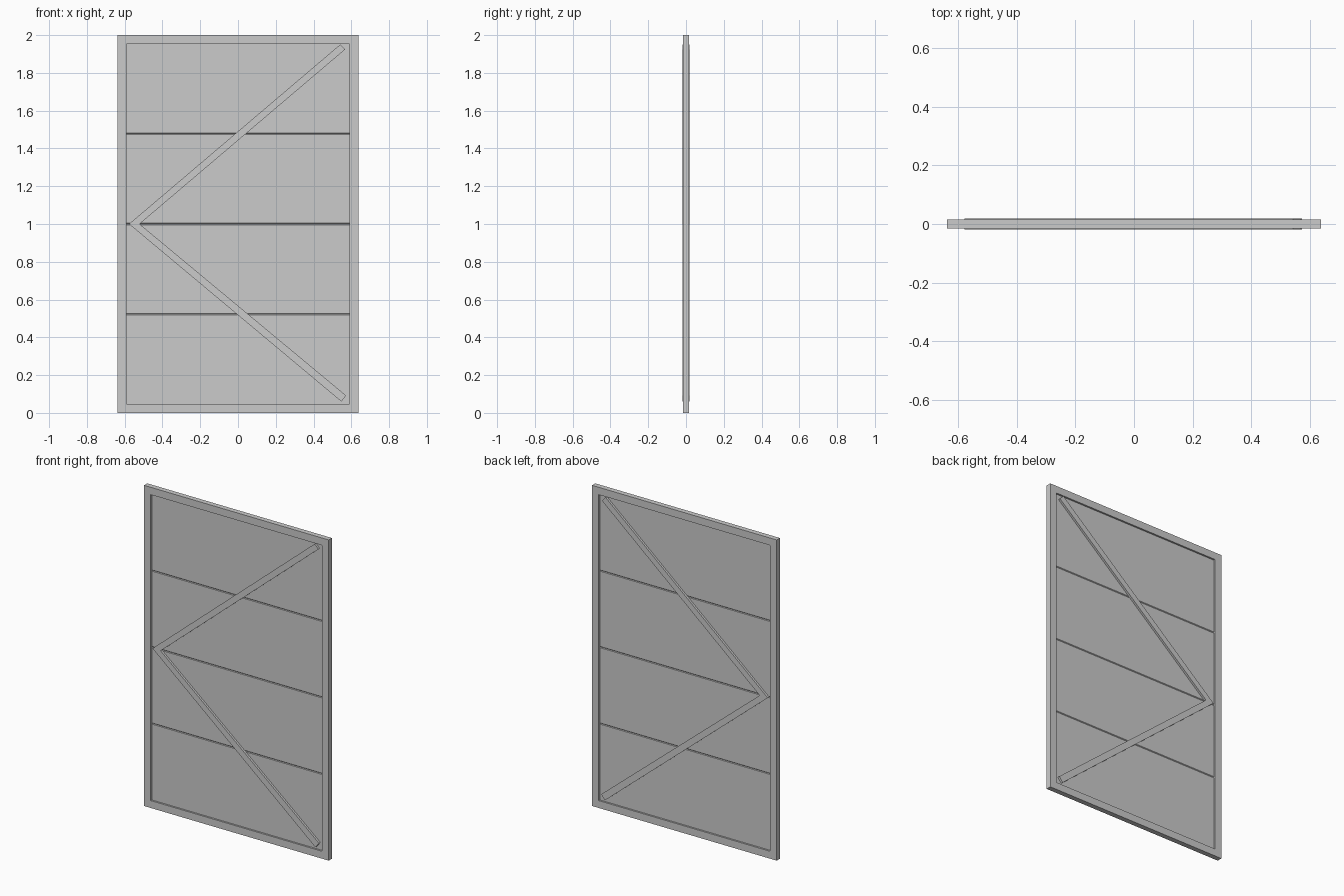
import bpy, bmesh

if "Cube" in bpy.data.objects:
    bpy.data.objects.remove(bpy.data.objects["Cube"])

W, H = 0.637, 2.0           # half width, height
B = 0.046                   # frame border
FRAME_Y, BRACE_Y = 0.016, 0.0185
PANEL_Y, CORE_Y, GROOVE = 0.005, 0.002, 0.004


def finish(name, bm):
    bmesh.ops.recalc_face_normals(bm, faces=bm.faces)
    mesh = bpy.data.meshes.new(name)
    bm.to_mesh(mesh)
    bm.free()
    obj = bpy.data.objects.new(name, mesh)
    bpy.context.collection.objects.link(obj)
    return obj


def prism(name, points, offset):
    """Extrude a closed 3D outline along offset."""
    bm = bmesh.new()
    face = bm.faces.new([bm.verts.new(p) for p in points])
    out = bmesh.ops.extrude_face_region(bm, geom=[face], use_keep_orig=True)
    verts = [g for g in out["geom"] if isinstance(g, bmesh.types.BMVert)]
    bmesh.ops.translate(bm, verts=verts, vec=offset)
    return finish(name, bm)


# Outer frame: one seamless rectangular ring
bm = bmesh.new()
loops = []
for y, inset in ((-FRAME_Y, 0), (-FRAME_Y, B), (FRAME_Y, B), (FRAME_Y, 0)):
    x, lo, hi = W - inset, inset, H - inset
    loops.append([bm.verts.new(p) for p in
                  ((-x, y, lo), (x, y, lo), (x, y, hi), (-x, y, hi))])
for i in range(4):
    a, b = loops[i], loops[(i + 1) % 4]
    for k in range(4):
        n = (k + 1) % 4
        bm.faces.new((a[k], a[n], b[n], b[k]))
finish("frame", bm)

# Recessed infill of four boards with narrow grooves on both faces
step = (H - 2 * B) / 4
side = [(PANEL_Y, B)]
for i in (1, 2, 3):
    z = B + i * step
    side += [(PANEL_Y, z - GROOVE), (CORE_Y, z), (PANEL_Y, z + GROOVE)]
side.append((PANEL_Y, H - B))
profile = side + [(-y, z) for y, z in reversed(side)]
x = W - B
prism("boards", [(-x, y, z) for y, z in profile], (2 * x, 0, 0))

# Diagonal braces meeting at the left, standing slightly proud of the frame
tip, inner = (-0.577, 1.0), (-0.521, 1.0)
for name, end in (("upper_brace", ((0.542, 1.951), (0.567, 1.924))),
                  ("lower_brace", ((0.547, 0.060), (0.572, 0.092)))):
    outline = [tip, end[0], end[1], inner]
    prism(name, [(px, -BRACE_Y, pz) for px, pz in outline], (0, 2 * BRACE_Y, 0))
